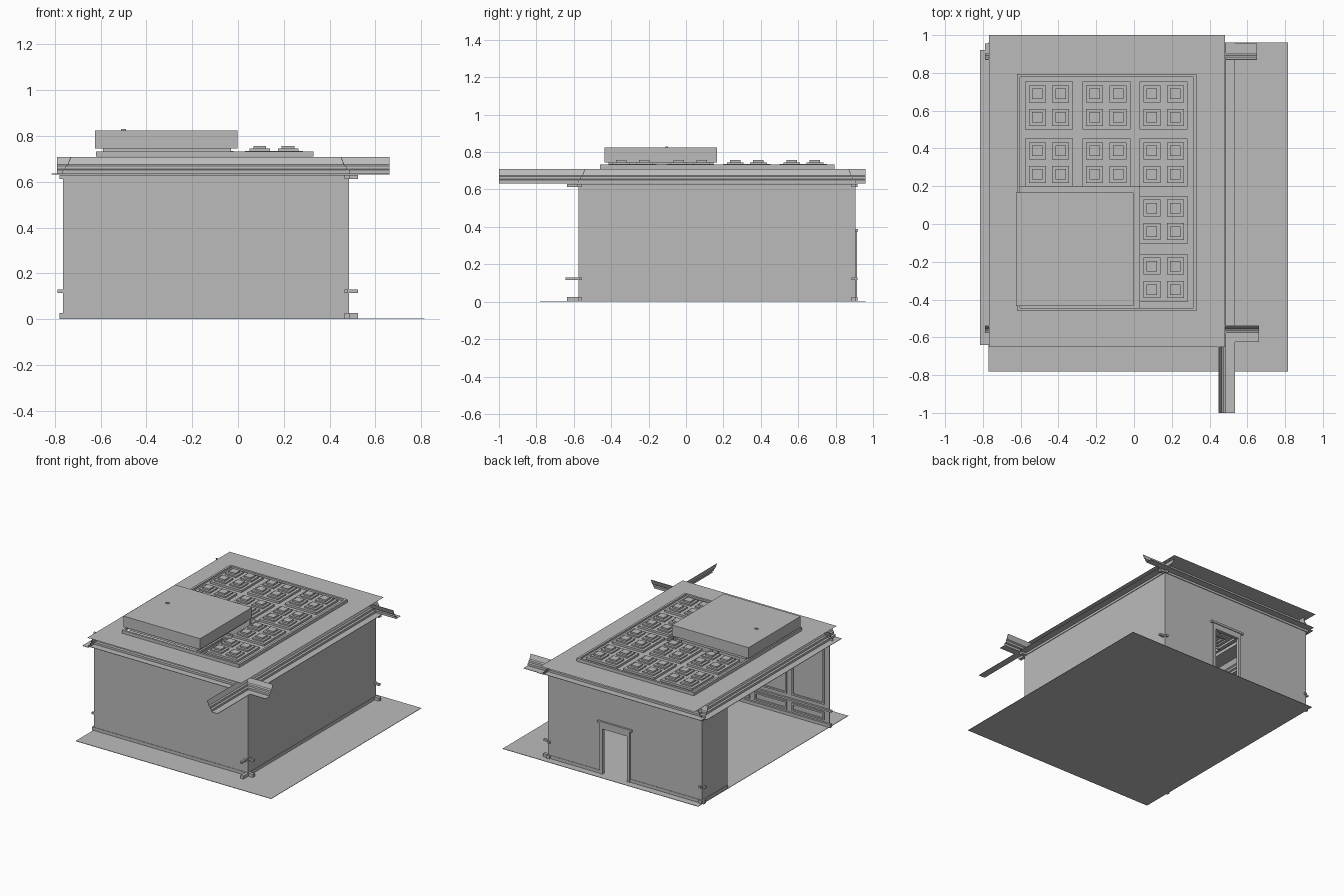
import bpy
import bmesh

if "Cube" in bpy.data.objects:
    bpy.data.objects.remove(bpy.data.objects["Cube"])

grey = bpy.data.materials.new("plain grey")
grey.use_nodes = True
grey.diffuse_color = (0.5, 0.5, 0.5, 1)
grey.node_tree.nodes["Principled BSDF"].inputs["Base Color"].default_value = (0.5, 0.5, 0.5, 1)

# Room limits
LEFT, RIGHT, FRONT, BACK = -0.765, 0.485, -0.575, 0.905
CEIL, WALL_TOP, SKIN = 0.71, 0.63, 0.006


def finish(name, bm):
    mesh = bpy.data.meshes.new(name)
    bm.to_mesh(mesh)
    bm.free()
    mesh.materials.append(grey)
    obj = bpy.data.objects.new(name, mesh)
    bpy.context.collection.objects.link(obj)
    return obj


def add_box(bm, x, y, z):
    """Add a box from (low, high) pairs."""
    verts = bmesh.ops.create_cube(bm, size=1)["verts"]
    for v in verts:
        for i, (lo, hi) in enumerate((x, y, z)):
            v.co[i] = lo + (v.co[i] + 0.5) * (hi - lo)


# Each wall: axis it runs along, position, outward sign
SIDES = {
    "front": ("x", FRONT, -1),
    "back": ("x", BACK, 1),
    "left": ("y", LEFT, -1),
    "right": ("y", RIGHT, 1),
}


def wall_box(bm, side, along, z, depth):
    """Box on a wall; depth is measured outward from the wall face."""
    axis, at, sign = SIDES[side]
    across = tuple(sorted(at + sign * d for d in depth))
    if axis == "x":
        add_box(bm, along, across, z)
    else:
        add_box(bm, across, along, z)


def wall_part(name, side, boxes, depth):
    bm = bmesh.new()
    for along, z in boxes:
        wall_box(bm, side, along, z, depth)
    return finish(name, bm)


# Floor
bm = bmesh.new()
add_box(bm, (-0.77, 0.815), (-0.78, 0.96), (0, 0.003))
finish("floor", bm)

# Walls, with a doorway in the back and a wide opening on the left
DOOR = (-0.16, 0.04)
DOOR_TOP = 0.335
FULL = (0, WALL_TOP)
wall_part("front_wall", "front", [((LEFT, RIGHT), FULL)], (-SKIN, 0))
wall_part("right_wall", "right", [((FRONT, BACK), FULL)], (-SKIN, 0))
wall_part("left_wall", "left", [((0.61, BACK), FULL)], (-SKIN, 0))
wall_part("back_wall", "back", [
    ((LEFT, DOOR[0]), FULL),
    ((DOOR[1], RIGHT), FULL),
    (DOOR, (DOOR_TOP, WALL_TOP)),
], (-SKIN, 0))

# Door casing and stepped lintel on both faces of the wall
bm = bmesh.new()
d0, d1 = DOOR
for depth in ((-0.016, -SKIN), (0, 0.008)):
    wall_box(bm, "back", (d0 - 0.022, d0), (0, DOOR_TOP), depth)
    wall_box(bm, "back", (d1, d1 + 0.022), (0, DOOR_TOP), depth)
    wall_box(bm, "back", (d0 - 0.022, d1 + 0.022), (DOOR_TOP, 0.375), depth)
wall_box(bm, "back", (d0 - 0.04, d1 + 0.04), (0.375, 0.39), (-0.022, 0.014))
finish("door_casing", bm)

# Skirting, chair rail and picture rail; their ends run past the corners
X_RUN, Y_RUN = (-0.78, 0.525), (-0.635, 0.917)
for side in ("front", "right", "back"):
    run = X_RUN if SIDES[side][0] == "x" else Y_RUN
    spans = [run]
    if side == "back":
        spans = [(run[0], d0 - 0.022), (d1 + 0.022, run[1])]
    wall_part(side + "_skirting", side, [(s, (0, 0.026)) for s in spans], (-0.02, 0.003))
    wall_part(side + "_chair_rail", side,
              [((s[0] - (s[0] == run[0]) * 0.008, s[1]), (0.115, 0.129)) for s in spans],
              (-0.02, -0.004))
    wall_part(side + "_picture_rail", side, [(run, (0.613, 0.629))], (-0.02, 0.005))
wall_part("left_skirting", "left", [((0.61, Y_RUN[1]), (0, 0.026))], (-0.02, 0.003))
wall_part("left_chair_rail", "left", [((0.61, Y_RUN[1]), (0.115, 0.129))], (-0.02, -0.004))


# Moulded wall panels inside: tall ones above the chair rail, low ones below
def panels(name, side, start, end, count, skip=None):
    bm = bmesh.new()
    pitch, t = (end - start) / count, 0.012
    for i in range(count):
        a, b = start + i * pitch + 0.02, start + (i + 1) * pitch - 0.02
        if skip and a < skip[1] and b > skip[0]:
            continue
        for lo, hi in ((0.04, 0.1), (0.155, 0.585)):
            for along, z in (((a, b), (lo, lo + t)), ((a, b), (hi - t, hi)),
                             ((a, a + t), (lo, hi)), ((b - t, b), (lo, hi))):
                wall_box(bm, side, along, z, (-0.014, -SKIN))
    finish(name, bm)


panels("front_panels", "front", LEFT + 0.02, RIGHT - 0.02, 4)
panels("right_panels", "right", FRONT + 0.02, BACK - 0.02, 5)
panels("back_panels", "back", LEFT + 0.02, RIGHT - 0.02, 5, (d0 - 0.022, d1 + 0.022))

# Cornices: one moulded strip per side, left running past the corners
PROFILE = [(0.05, 0.634), (0, 0.634), (0, 0.65), (-0.012, 0.654), (-0.013, 0.668),
           (-0.022, 0.674), (-0.028, 0.69), (-0.035, CEIL - 0.002)]


def cornice(side, start, end):
    axis, at, sign = SIDES[side]
    bm = bmesh.new()
    rows = []
    for d, z in PROFILE:
        p = at + sign * d
        ends = [(s, p, z) if axis == "x" else (p, s, z) for s in (start, end)]
        rows.append([bm.verts.new(c) for c in ends])
    for (a, b), (c, d) in zip(rows, rows[1:]):
        bm.faces.new((a, b, d, c))
    bmesh.ops.recalc_face_normals(bm, faces=bm.faces)
    obj = finish(side + "_cornice", bm)
    mod = obj.modifiers.new("thickness", "SOLIDIFY")
    mod.thickness = 0.003
    mod.offset = 0


cornice("front", -0.79, 0.662)
cornice("back", -0.79, 0.65)
cornice("right", -1.0, 0.96)
cornice("left", -0.64, 0.92)

# Coffered ceiling as stepped sheets with vertical risers
COLS = [-0.45, -0.146, 0.157]
ROWS = [-0.285, 0.022, 0.325, 0.627]
FX, FY = (-0.62, 0.33), (-0.46, 0.795)
HALF, CELL, OUT, INN = 0.127, 0.062, 0.045, 0.028
RIM = 0.016


def cuts(outer, field, centres):
    values = [*outer, *field, field[0] + RIM, field[1] - RIM]
    for c in centres:
        values += [c - HALF, c + HALF]
        for s in (-CELL, CELL):
            values += [c + s + k for k in (-OUT, -INN, INN, OUT)]
    return sorted(values)


def height(x, y):
    if not (FX[0] < x < FX[1] and FY[0] < y < FY[1]):
        return CEIL
    if not (FX[0] + RIM < x < FX[1] - RIM and FY[0] + RIM < y < FY[1] - RIM):
        return 0.733
    if x < COLS[2] - HALF and y < ROWS[2] - HALF:
        return None  # open to the light shaft
    dx = min(abs(x - c) for c in COLS)
    dy = min(abs(y - c) for c in ROWS)
    if max(dx, dy) > HALF:
        return 0.72
    r = max(abs(dx - CELL), abs(dy - CELL))
    return 0.757 if r < INN else 0.745 if r < OUT else 0.735


xs = cuts((-0.768, 0.482), FX, COLS)
ys = cuts((-0.65, 1.0), FY, ROWS)
bm = bmesh.new()


def quad(*points):
    bm.faces.new([bm.verts.new(p) for p in points])


H = {(i, j): height((xs[i] + xs[i + 1]) / 2, (ys[j] + ys[j + 1]) / 2)
     for i in range(len(xs) - 1) for j in range(len(ys) - 1)}
for (i, j), z in H.items():
    if z is None:
        continue
    x0, x1, y0, y1 = xs[i], xs[i + 1], ys[j], ys[j + 1]
    quad((x0, y0, z), (x1, y0, z), (x1, y1, z), (x0, y1, z))
    for key, p, q in (((i + 1, j), (x1, y0), (x1, y1)), ((i, j + 1), (x1, y1), (x0, y1)),
                      ((i - 1, j), (x0, y1), (x0, y0)), ((i, j - 1), (x0, y0), (x1, y0))):
        low = H.get(key)
        if low is not None and low < z:
            quad((*p, low), (*q, low), (*q, z), (*p, z))
bmesh.ops.remove_doubles(bm, verts=bm.verts, dist=0.0001)
finish("coffered_ceiling", bm)

# Light shaft box over the ceiling opening, open underneath
BX, BY, BZ = (-0.625, -0.003), (-0.435, 0.167), (0.745, 0.825)
bm = bmesh.new()
add_box(bm, BX, BY, (BZ[1] - SKIN, BZ[1]))
for y in (BY[0], BY[1] - SKIN):
    add_box(bm, BX, (y, y + SKIN), BZ)
for x in (BX[0], BX[1] - SKIN):
    add_box(bm, (x, x + SKIN), BY, BZ)
finish("light_shaft", bm)

# Collar joining the shaft to the ceiling
bm = bmesh.new()
for y in (BY[0] + 0.02, BY[1] - 0.026):
    add_box(bm, (-0.59, -0.03), (y, y + SKIN), (0.72, 0.75))
for x in (-0.59, -0.036):
    add_box(bm, (x, x + SKIN), (BY[0] + 0.02, BY[1] - 0.02), (0.72, 0.75))
finish("shaft_collar", bm)

# Small hook on top of the shaft
bm = bmesh.new()
add_box(bm, (-0.51, -0.49), (-0.11, -0.096), (0.822, 0.831))
finish("lamp_hook", bm)
